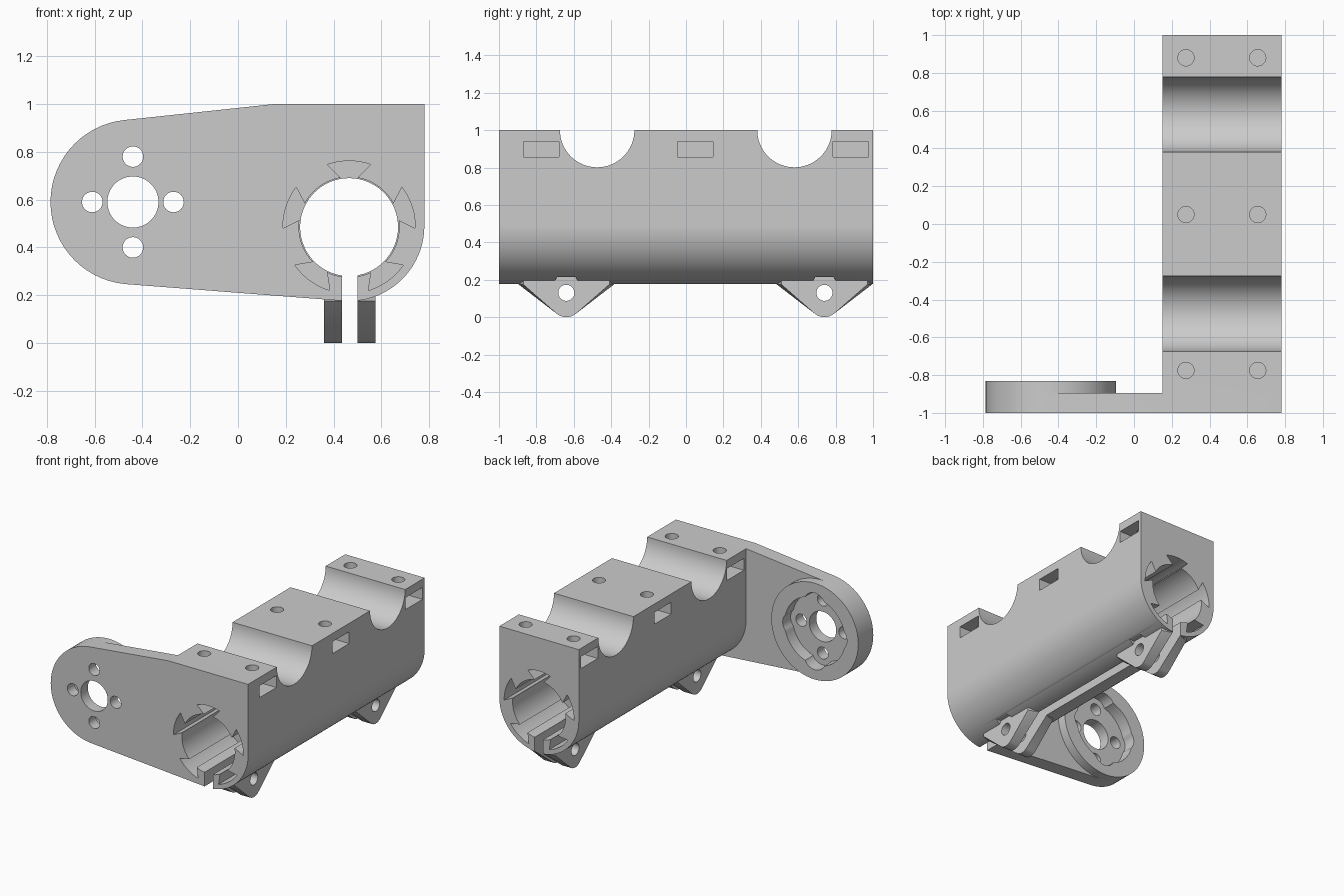
import bpy, bmesh
from math import cos, sin, pi, radians

cube = bpy.data.objects.get("Cube")
if cube:
    bpy.data.objects.remove(cube, do_unlink=True)

grey = bpy.data.materials.new("light_grey")
grey.use_nodes = True
grey.diffuse_color = (0.6, 0.6, 0.6, 1)
grey.node_tree.nodes["Principled BSDF"].inputs["Base Color"].default_value = (0.6, 0.6, 0.6, 1)


def arc(u, v, r, start=0, end=360, n=64):
    return [(u + r * cos(radians(start + (end - start) * i / n)),
             v + r * sin(radians(start + (end - start) * i / n))) for i in range(n + 1)]


def rect(u0, u1, v0, v1):
    return [(u0, v0), (u1, v0), (u1, v1), (u0, v1)]


def place(p, d, axis):
    u, v = p
    return {"x": (d, u, v), "y": (u, d, v), "z": (u, v, d)}[axis]


def solid(name, profile, lo, hi, axis, far_profile=None):
    """Convex solid between two profiles along an axis."""
    bm = bmesh.new()
    for p in profile:
        bm.verts.new(place(p, lo, axis))
    for p in far_profile or profile:
        bm.verts.new(place(p, hi, axis))
    bmesh.ops.remove_doubles(bm, verts=bm.verts[:], dist=1e-5)
    bmesh.ops.convex_hull(bm, input=bm.verts[:])
    loose = [v for v in bm.verts if not v.link_faces]
    bmesh.ops.delete(bm, geom=loose, context="VERTS")
    bmesh.ops.dissolve_limit(bm, angle_limit=0.01, verts=bm.verts[:], edges=bm.edges[:])
    bmesh.ops.recalc_face_normals(bm, faces=bm.faces[:])
    mesh = bpy.data.meshes.new(name)
    bm.to_mesh(mesh)
    bm.free()
    mesh.materials.append(grey)
    obj = bpy.data.objects.new(name, mesh)
    bpy.context.collection.objects.link(obj)
    return obj


def activate(obj):
    bpy.ops.object.select_all(action="DESELECT")
    obj.select_set(True)
    bpy.context.view_layer.objects.active = obj


def combine(target, tool, operation="DIFFERENCE"):
    tool.hide_render = True
    activate(target)
    mod = target.modifiers.new("boolean", "BOOLEAN")
    mod.operation, mod.solver, mod.object = operation, "EXACT", tool
    bpy.ops.object.modifier_apply(modifier=mod.name)
    bpy.data.objects.remove(tool, do_unlink=True)


def finish(obj):
    activate(obj)
    bpy.ops.object.shade_smooth_by_angle(angle=radians(30))


# Main block with rounded underside, side arm and round boss
CX, CZ = 0.465, 0.485          # bore centre
BX, BZ = -0.44, 0.59           # boss centre
section = arc(CX, 0.49, 0.315, 180, 360) + [(0.78, 1.0), (0.15, 1.0)]
body = solid("bearing_block", section, -1, 1, "y")
combine(body, solid("arm", section + arc(BX, BZ, 0.345), -1, -0.895, "y"), "UNION")
combine(body, solid("boss", arc(BX, BZ, 0.345), -1, -0.83, "y"), "UNION")

# Through bore, wider bearing seats and five dovetail grooves at each end
combine(body, solid("bore", arc(CX, CZ, 0.205), -1.1, 1.1, "y"))
for lo, hi in ((-1.1, -0.45), (0.45, 1.1)):
    combine(body, solid("seat", arc(CX, CZ, 0.21), lo, hi, "y"))
    for k in range(5):
        a = 90 + 72 * k
        ca, sa = cos(radians(a)), sin(radians(a))
        inner = [(CX + 0.19 * ca - s * sa, CZ + 0.19 * sa + s * ca) for s in (-0.02, 0.02)]
        groove = inner + arc(CX, CZ, 0.277, a - 19, a + 19, 12)
        combine(body, solid("groove", groove, lo, hi, "y"))

# Clamping slit along the underside
combine(body, solid("slit", rect(0.435, 0.5, -0.1, 0.4), -1.1, 1.1, "y"))

# Cross saddles in the top
for y in (-0.475, 0.58):
    combine(body, solid("saddle", arc(y, 1.0, 0.199), 0, 1, "x"))

# Vertical screw holes with side nut slots
for y in (-0.775, 0.05, 0.88):
    for x in (0.275, 0.655):
        combine(body, solid("screw_hole", arc(x, y, 0.043, n=32), 0.75, 1.1, "z"))
    slot = rect(y - 0.095, y + 0.095, 0.855, 0.94)
    combine(body, solid("nut_slot", slot, 0.1, 0.36, "x"))
    combine(body, solid("nut_slot", slot, 0.57, 0.83, "x"))

# Boss: centre hole, four screw holes and a lobed recess on the back
combine(body, solid("hub_hole", arc(BX, BZ, 0.107), -1.1, -0.7, "y"))
combine(body, solid("recess", arc(BX, BZ, 0.24), -0.92, -0.7, "y"))
for dx, dz in ((0.17, 0), (-0.17, 0), (0, 0.19), (0, -0.19)):
    combine(body, solid("lobe", arc(BX + dx, BZ + dz, 0.085, n=32), -0.92, -0.7, "y"))
    combine(body, solid("hub_screw", arc(BX + dx, BZ + dz, 0.043, n=32), -1.1, -0.7, "y"))

# Clamp ears in pairs, with bolt holes and hex reliefs cut into the block
for y, place_name in ((-0.64, "front"), (0.74, "rear")):
    tip = arc(y, 0.08, 0.08, 180, 360, 24)

    def ear_profile(half):
        return tip + [(y - half, 0.175), (y + half, 0.175), (y - half, 0.2), (y + half, 0.2)]

    for inner, outer, side in ((0.5, 0.575, "left"), (0.435, 0.36, "right")):
        ear = solid(f"{place_name}_{side}_ear", ear_profile(0.255), inner, outer, "x",
                    ear_profile(0.23))
        combine(ear, solid("bolt_hole", arc(y, 0.13, 0.043, n=32), 0.2, 0.7, "x"))
        finish(ear)
        end = outer + (0.08 if outer > inner else -0.08)
        combine(body, solid("hex_relief", arc(y, 0.13, 0.098, n=6), outer, end, "x"))

finish(body)
